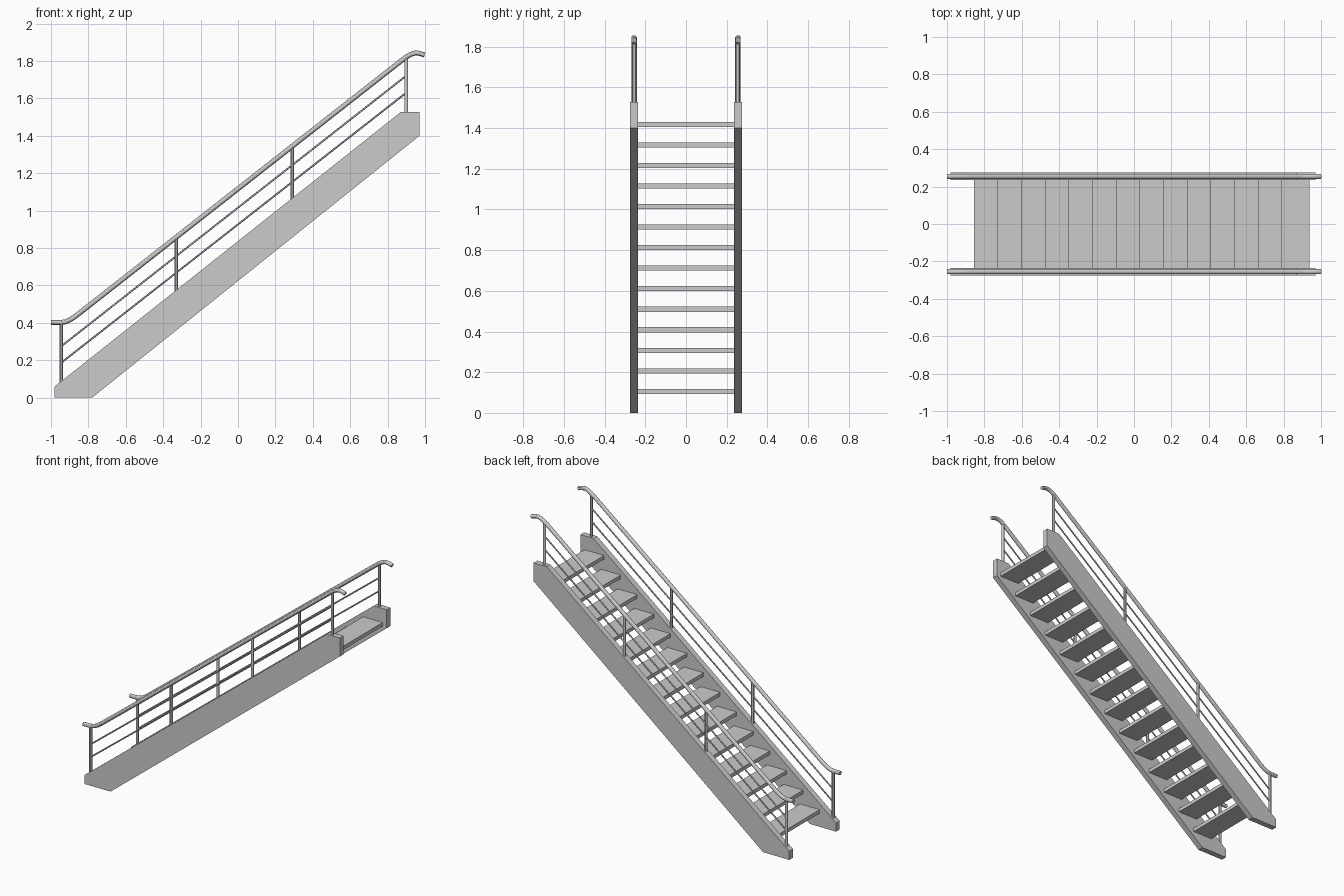
import bpy, bmesh

if "Cube" in bpy.data.objects:
    bpy.data.objects.remove(bpy.data.objects["Cube"])

RAIL_Y = 0.255


def prism(name, profile, y0, y1):
    """Extrude an xz profile from y0 to y1."""
    bm = bmesh.new()
    face = bm.faces.new([bm.verts.new((x, y0, z)) for x, z in profile])
    ext = bmesh.ops.extrude_face_region(bm, geom=[face])
    verts = [v for v in ext["geom"] if isinstance(v, bmesh.types.BMVert)]
    bmesh.ops.translate(bm, verts=verts, vec=(0, y1 - y0, 0))
    bmesh.ops.recalc_face_normals(bm, faces=bm.faces)
    mesh = bpy.data.meshes.new(name)
    bm.to_mesh(mesh)
    bm.free()
    obj = bpy.data.objects.new(name, mesh)
    bpy.context.collection.objects.link(obj)
    return obj


def tube(name, path, y, radius):
    """Round capped tube along an xz path, converted to a mesh."""
    curve = bpy.data.curves.new(name, 'CURVE')
    curve.dimensions = '3D'
    curve.bevel_depth = radius
    curve.bevel_resolution = 4
    curve.use_fill_caps = True
    spline = curve.splines.new('POLY')
    spline.points.add(len(path) - 1)
    for p, (x, z) in zip(spline.points, path):
        p.co = (x, y, z, 1)
    obj = bpy.data.objects.new(name, curve)
    bpy.context.collection.objects.link(obj)
    bpy.ops.object.select_all(action='DESELECT')
    obj.select_set(True)
    bpy.context.view_layer.objects.active = obj
    bpy.ops.object.convert(target='MESH')
    bpy.ops.object.shade_smooth_by_angle()
    return bpy.context.object


stringer = [(-0.98, 0), (-0.78, 0), (0.97, 1.40), (0.97, 1.527),
            (0.87, 1.527), (-0.98, 0.06)]
handrail = [(-1.0, 0.401), (-0.95, 0.401), (-0.922, 0.406), (-0.895, 0.418),
            (-0.868, 0.436), (0.893, 1.817), (0.92, 1.834), (0.948, 1.843),
            (0.97, 1.841), (0.998, 1.832)]
posts = [(-0.945, 0.07, 0.40), (-0.33, 0.56, 0.855),
         (0.29, 1.05, 1.34), (0.90, 1.51, 1.82)]

for side, s in (("front", -1), ("back", 1)):
    # Sloped side beam
    prism(f"{side}_stringer", stringer, s * 0.235, s * 0.275)
    # Handrail with bent ends
    tube(f"{side}_handrail", handrail, s * RAIL_Y, 0.0135)
    # Upright posts
    for i, (x, z0, z1) in enumerate(posts):
        tube(f"{side}_post_{i + 1}", [(x, z0), (x, z1)], s * RAIL_Y, 0.010)
    # Thin infill bars
    for i, (z0, z1) in enumerate([(0.275, 1.722), (0.187, 1.631)]):
        tube(f"{side}_infill_bar_{i + 1}", [(-0.945, z0), (0.90, z1)],
             s * RAIL_Y, 0.005)

# Open treads
for i in range(14):
    x, z = -0.855 + i * 0.1265, 0.093 + i * 0.101
    prism(f"tread_{i + 1}",
          [(x, z), (x + 0.149, z), (x + 0.149, z + 0.025), (x, z + 0.025)],
          -0.237, 0.237)
